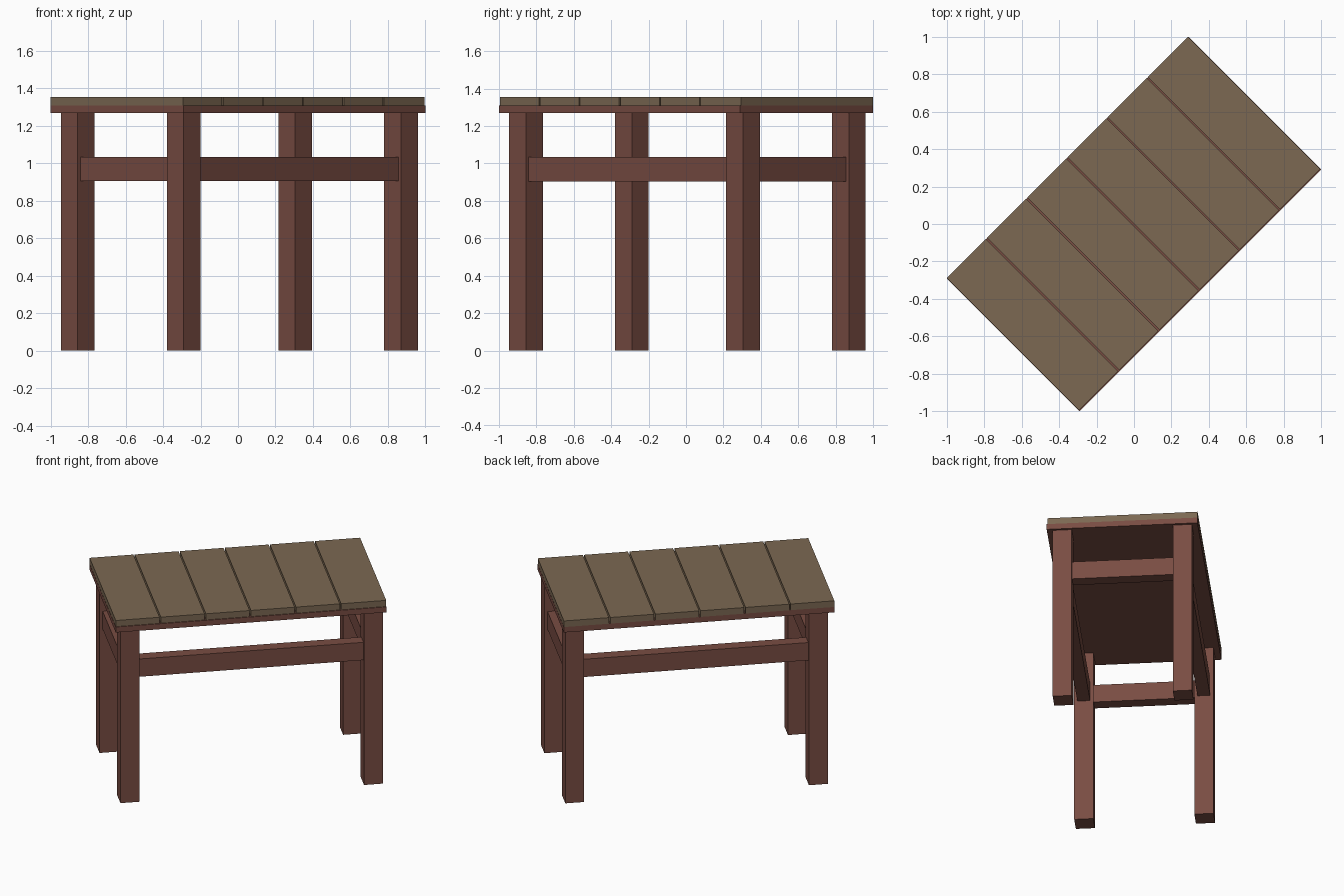
import bpy, math
from mathutils import Matrix, Vector

if "Cube" in bpy.data.objects:
    bpy.data.objects.remove(bpy.data.objects["Cube"])

TURN = Matrix.Rotation(math.radians(45), 4, 'Z')


def material(name, rgb):
    m = bpy.data.materials.new(name)
    m.diffuse_color = (*rgb, 1)
    m.use_nodes = True
    m.node_tree.nodes["Principled BSDF"].inputs["Base Color"].default_value = m.diffuse_color
    return m


red_wood = material("red_wood", (0.19, 0.073, 0.055))
tan_wood = material("tan_wood", (0.20, 0.14, 0.085))


def box(name, u, v, z, mat):
    """Box from (min, max) ranges along the table length, width and height, turned 45 degrees."""
    lo, hi = Vector((u[0], v[0], z[0])), Vector((u[1], v[1], z[1]))
    bpy.ops.mesh.primitive_cube_add(size=1)
    ob = bpy.context.object
    ob.name = name
    ob.data.transform(Matrix.Diagonal((*(hi - lo), 1)))
    ob.matrix_world = TURN @ Matrix.Translation((lo + hi) / 2)
    ob.data.materials.append(mat)
    return ob


def around(c, half):
    return (c - half, c + half)


# Table top: thin base board with six planks
box("top_base", (-0.912, 0.912), (-0.502, 0.502), (1.27, 1.31), red_wood)
START, PITCH, GAP = -0.911, 0.3037, 0.009
for i in range(6):
    a = START + i * PITCH
    b = a + PITCH - (GAP if i < 5 else 0)
    box(f"plank_{i + 1}", (a, b), (-0.496, 0.503), (1.31, 1.355), tan_wood)

# Legs
LEG_U, LEG_V, HALF = (-0.81, 0.831), 0.40, 0.0635
for end, u in zip(("left", "right"), LEG_U):
    for side, s in (("front", -1), ("back", 1)):
        box(f"{side}_{end}_leg", around(u, HALF), around(s * LEG_V, HALF), (0, 1.27), red_wood)

# Rails between the legs
RAIL_Z, RAIL_HALF = (0.905, 1.035), 0.0425
for side, s in (("front", -1), ("back", 1)):
    box(f"{side}_rail", (LEG_U[0] + HALF, LEG_U[1] - HALF),
        around(s * LEG_V, RAIL_HALF), RAIL_Z, red_wood)
for end, u in zip(("left", "right"), LEG_U):
    box(f"{end}_end_rail", around(u, RAIL_HALF),
        (-LEG_V + HALF, LEG_V - HALF), RAIL_Z, red_wood)
